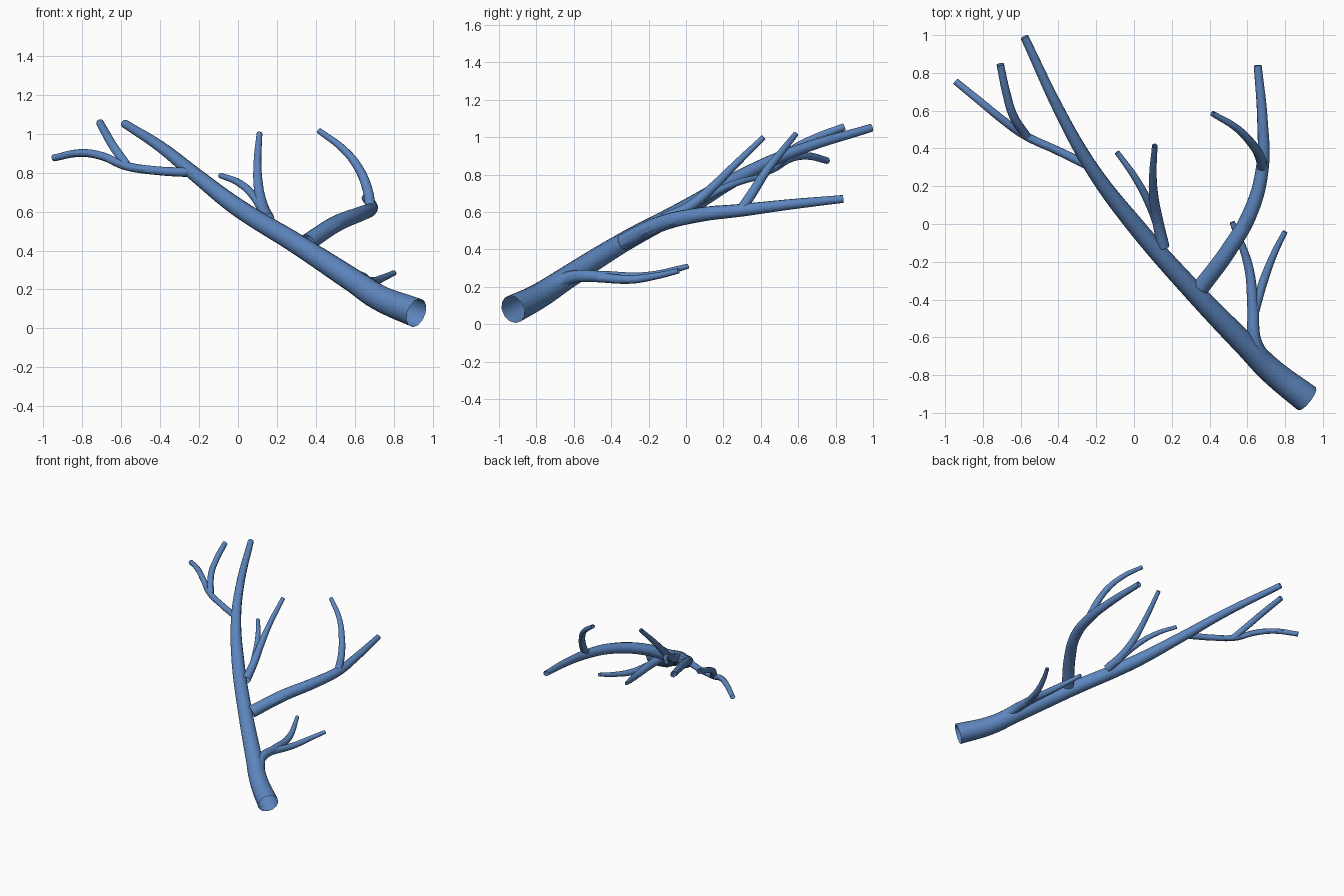
import bpy

bark = bpy.data.materials.new("bark_blue")
bark.diffuse_color = (0.11, 0.24, 0.52, 1)


def limb(name, points):
    """Open tapered tube through (x, y, z, radius) points."""
    cu = bpy.data.curves.new(name, 'CURVE')
    cu.dimensions = '3D'
    cu.bevel_depth = 1.0
    cu.bevel_resolution = 4
    cu.resolution_u = 8
    cu.use_fill_caps = False
    sp = cu.splines.new('BEZIER')
    sp.bezier_points.add(len(points) - 1)
    for bp, (x, y, z, r) in zip(sp.bezier_points, points):
        bp.co = (x, y, z)
        bp.radius = r
        bp.handle_left_type = bp.handle_right_type = 'AUTO'
    cu.materials.append(bark)
    ob = bpy.data.objects.new(name, cu)
    bpy.context.collection.objects.link(ob)
    bpy.ops.object.select_all(action='DESELECT')
    ob.select_set(True)
    bpy.context.view_layer.objects.active = ob
    bpy.ops.object.convert(target='MESH')
    bpy.ops.object.shade_smooth_by_angle()


# Main stem
limb("main_stem", [
    (0.915, -0.925, 0.08, 0.077), (0.73, -0.78, 0.155, 0.068),
    (0.60, -0.65, 0.24, 0.062), (0.30, -0.34, 0.435, 0.053),
    (0.0, 0.0, 0.62, 0.047), (-0.22, 0.29, 0.79, 0.037),
    (-0.38, 0.57, 0.92, 0.030), (-0.58, 0.99, 1.05, 0.022)])

# Lower fork
limb("lower_branch", [
    (0.70, -0.73, 0.19, 0.040), (0.64, -0.62, 0.25, 0.035),
    (0.63, -0.45, 0.255, 0.030), (0.605, -0.22, 0.255, 0.024),
    (0.52, 0.01, 0.31, 0.014)])
limb("lower_twig", [
    (0.635, -0.47, 0.25, 0.026), (0.69, -0.29, 0.24, 0.023),
    (0.745, -0.15, 0.26, 0.018), (0.80, -0.04, 0.285, 0.014)])

# Large side branch with a rising twig
limb("side_branch", [
    (0.355, -0.335, 0.44, 0.045), (0.50, -0.14, 0.535, 0.043),
    (0.62, 0.07, 0.585, 0.039), (0.68, 0.30, 0.61, 0.034),
    (0.68, 0.55, 0.64, 0.028), (0.655, 0.84, 0.67, 0.021)])
limb("side_twig", [
    (0.68, 0.30, 0.62, 0.028), (0.665, 0.36, 0.71, 0.026),
    (0.62, 0.43, 0.82, 0.023), (0.54, 0.51, 0.92, 0.019),
    (0.415, 0.585, 1.015, 0.015)])

# Middle pair
limb("middle_branch", [
    (0.155, -0.12, 0.56, 0.033), (0.125, 0.02, 0.63, 0.029),
    (0.105, 0.14, 0.73, 0.025), (0.10, 0.26, 0.85, 0.020),
    (0.11, 0.415, 1.0, 0.015)])
limb("middle_twig", [
    (0.135, -0.03, 0.59, 0.024), (0.08, 0.11, 0.68, 0.022),
    (0.0, 0.255, 0.75, 0.018), (-0.09, 0.38, 0.785, 0.014)])

# Upper fork
limb("upper_branch", [
    (-0.22, 0.30, 0.80, 0.025), (-0.42, 0.395, 0.81, 0.022),
    (-0.58, 0.47, 0.835, 0.022), (-0.70, 0.555, 0.885, 0.021),
    (-0.81, 0.645, 0.90, 0.020), (-0.945, 0.755, 0.875, 0.018)])
limb("upper_twig", [
    (-0.57, 0.465, 0.835, 0.024), (-0.64, 0.575, 0.935, 0.023),
    (-0.675, 0.69, 0.995, 0.022), (-0.708, 0.845, 1.055, 0.020)])
